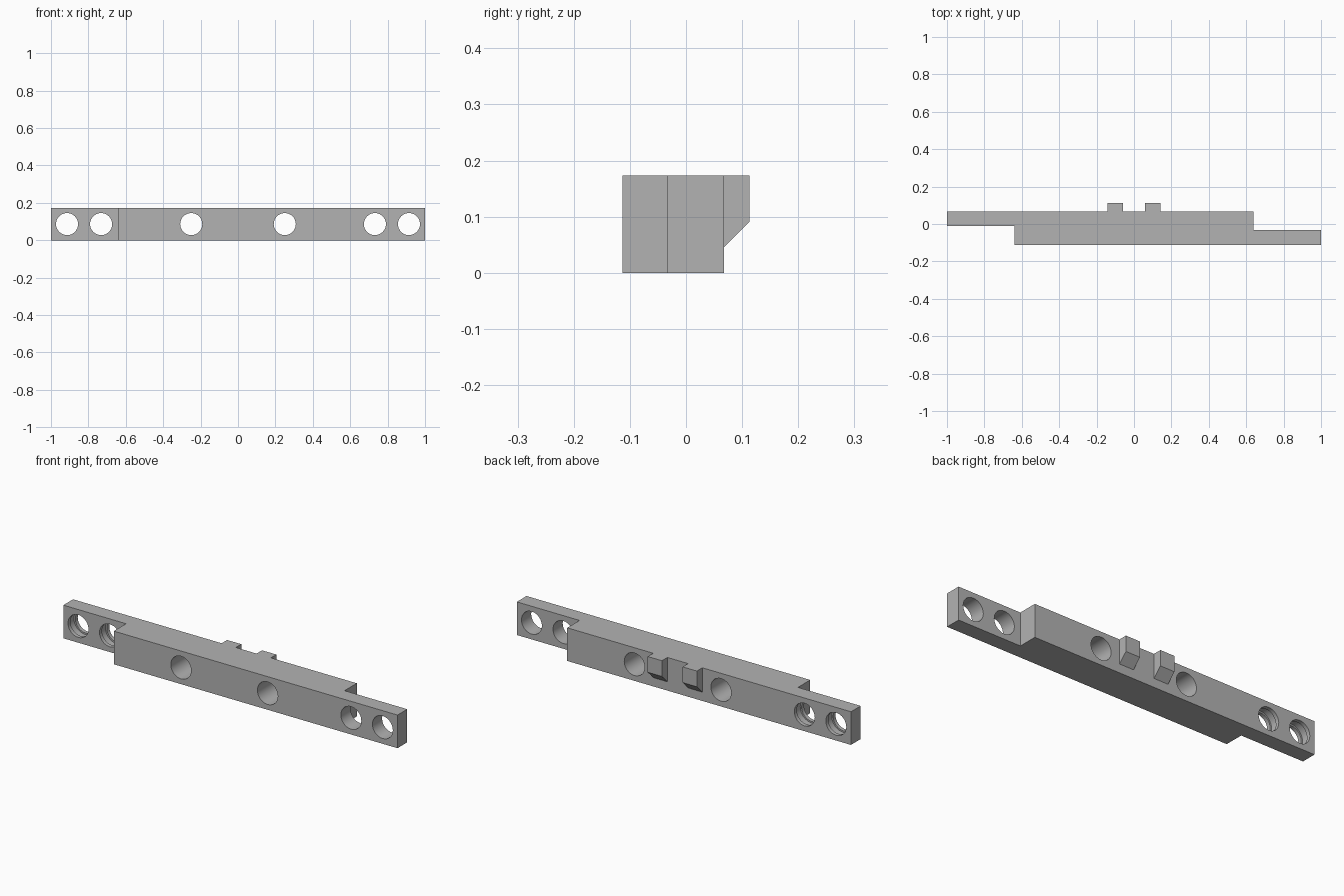
import bpy, bmesh, math
from mathutils import Vector

cube = bpy.data.objects.get("Cube")
if cube:
    bpy.data.objects.remove(cube, do_unlink=True)

HEIGHT = 0.173
FRONT, BACK = -0.113, 0.068
LUG = 0.08          # thickness of the end lugs
STEP = 0.638        # x where the lugs begin
HOLE_R = 0.059

grey = bpy.data.materials.new("plain grey")
grey.use_nodes = True
colour = (0.45, 0.45, 0.45, 1)
grey.diffuse_color = colour
grey.node_tree.nodes["Principled BSDF"].inputs["Base Color"].default_value = colour


def prism(name, outline, extrude):
    """Extrude a closed flat outline along a vector."""
    bm = bmesh.new()
    face = bm.faces.new([bm.verts.new(p) for p in outline])
    new = bmesh.ops.extrude_face_region(bm, geom=[face])["geom"]
    moved = [v for v in new if isinstance(v, bmesh.types.BMVert)]
    bmesh.ops.translate(bm, verts=moved, vec=Vector(extrude))
    bmesh.ops.recalc_face_normals(bm, faces=bm.faces)
    mesh = bpy.data.meshes.new(name)
    bm.to_mesh(mesh)
    bm.free()
    obj = bpy.data.objects.new(name, mesh)
    bpy.context.collection.objects.link(obj)
    mesh.materials.append(grey)
    return obj


def bore(target, x, radius, y0, y1, sides=32):
    """Cut a round hole along y through the target."""
    ring = [(x + radius * math.cos(2 * math.pi * i / sides), y0,
             HEIGHT / 2 + radius * math.sin(2 * math.pi * i / sides))
            for i in range(sides)]
    cutter = prism("hole_cutter", ring, (0, y1 - y0, 0))
    cutter.hide_render = True
    mod = target.modifiers.new("hole", 'BOOLEAN')
    mod.operation = 'DIFFERENCE'
    mod.solver = 'EXACT'
    mod.object = cutter
    bpy.context.view_layer.objects.active = target
    bpy.ops.object.modifier_apply(modifier=mod.name)
    bpy.data.objects.remove(cutter, do_unlink=True)


# Bar with a lug set back at one end and forward at the other
plan = [(-1, BACK), (-1, BACK - LUG), (-STEP, BACK - LUG), (-STEP, FRONT),
        (1, FRONT), (1, FRONT + LUG), (STEP, FRONT + LUG), (STEP, BACK)]
bar = prism("bar", [(x, y, 0) for x, y in plan], (0, 0, HEIGHT))

# Through holes
for x in (0.25, 0.732, 0.914):
    for side in (-1, 1):
        bore(bar, side * x, HOLE_R, -0.2, 0.2)

# Inner grooves in the holes of the set-back lug
mid = BACK - LUG / 2
for x in (-0.732, -0.914):
    bore(bar, x, HOLE_R + 0.008, mid - 0.02, mid + 0.02)

# Two hooks on the back with sloped undersides
hook = [(BACK, 0.046), (0.113, 0.091), (0.113, HEIGHT), (BACK, HEIGHT)]
for name, x in (("left_hook", 0.06), ("right_hook", -0.142)):
    prism(name, [(x, y, z) for y, z in hook], (0.082, 0, 0))

# Smooth hole walls, sharp corners
bpy.ops.object.select_all(action='DESELECT')
bar.select_set(True)
bpy.context.view_layer.objects.active = bar
bpy.ops.object.shade_smooth_by_angle(angle=math.radians(30))
